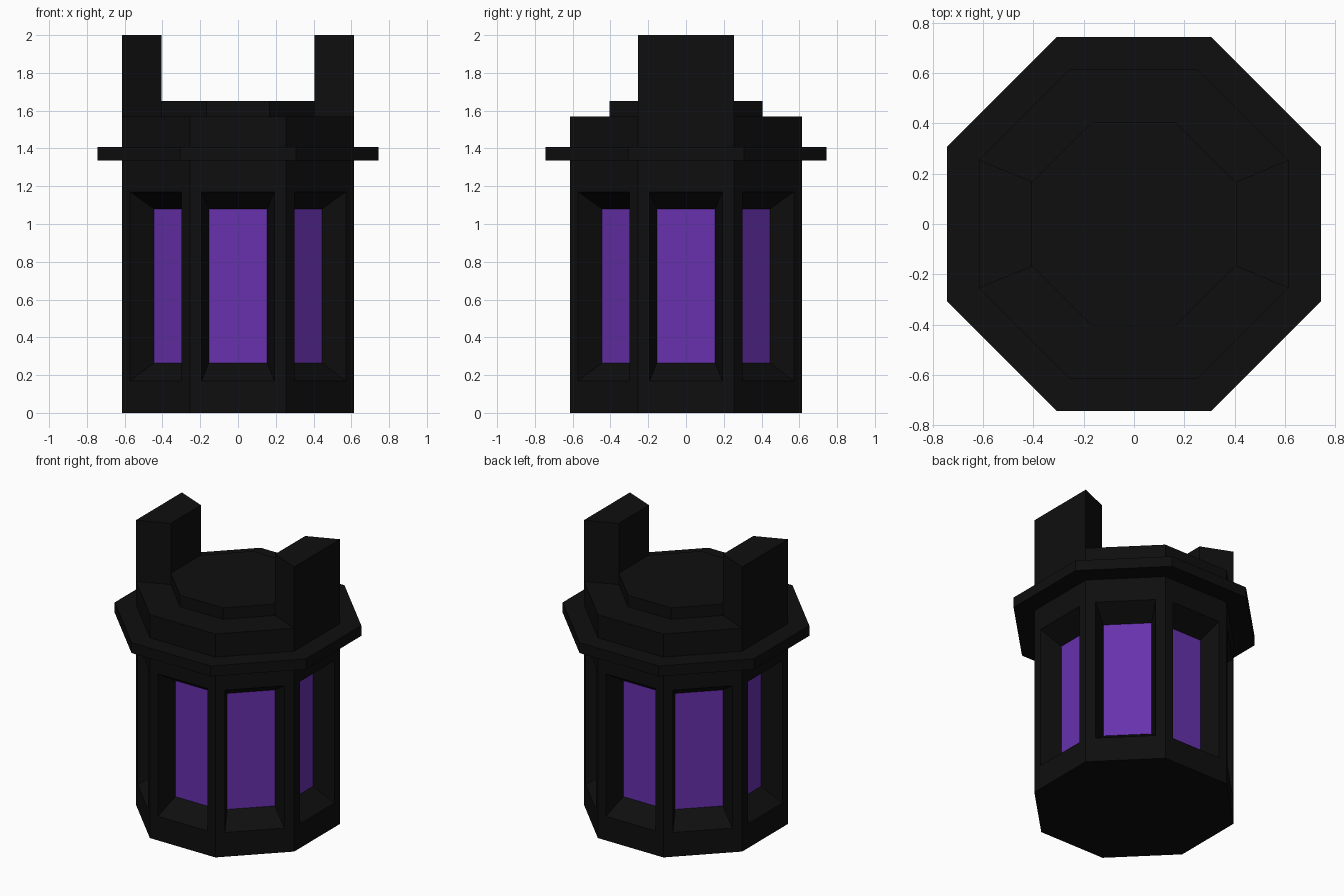
import bpy, bmesh, math

if "Cube" in bpy.data.objects:
    bpy.data.objects.remove(bpy.data.objects["Cube"])

T = math.tan(math.pi / 8)      # half side of an octagon per unit of apothem
BODY, RIM, CAP = 0.615, 0.743, 0.405


def material(name, rgb):
    m = bpy.data.materials.new(name)
    m.diffuse_color = (*rgb, 1)
    m.use_nodes = True
    m.node_tree.nodes["Principled BSDF"].inputs["Base Color"].default_value = m.diffuse_color
    return m


black = material("black_metal", (0.0045, 0.0045, 0.0045))
purple = material("purple_glass", (0.137, 0.031, 0.42))


def finish(name, bm, mats):
    bmesh.ops.remove_doubles(bm, verts=bm.verts, dist=1e-4)
    bmesh.ops.recalc_face_normals(bm, faces=bm.faces)
    me = bpy.data.meshes.new(name)
    bm.to_mesh(me)
    bm.free()
    for m in mats:
        me.materials.append(m)
    ob = bpy.data.objects.new(name, me)
    bpy.context.collection.objects.link(ob)
    return ob


def on_side(k, dist, u, z):
    """Point on octagon side k: distance from the axis, sideways offset, height."""
    a = k * math.pi / 4
    return (dist * math.cos(a) - u * math.sin(a),
            dist * math.sin(a) + u * math.cos(a), z)


def prism(name, pts, z0, z1):
    bm = bmesh.new()
    face = bm.faces.new([bm.verts.new((x, y, z0)) for x, y in pts])
    top = bmesh.ops.extrude_face_region(bm, geom=[face])["geom"]
    bmesh.ops.translate(bm, vec=(0, 0, z1 - z0),
                        verts=[v for v in top if isinstance(v, bmesh.types.BMVert)])
    return finish(name, bm, [black])


def octagon(ap):
    return [on_side(k, ap, ap * T, 0)[:2] for k in range(8)]


# Body: eight sides, each with a bevelled recess ending in a glass pane
bm = bmesh.new()
frames = [(BODY, BODY * T, 0.0, 1.57),
          (BODY, 0.192, 0.17, 1.17),
          (0.475, 0.154, 0.265, 1.08)]
for k in range(8):
    rings = [[bm.verts.new(on_side(k, d, u, z))
              for u, z in ((-w, z0), (w, z0), (w, z1), (-w, z1))]
             for d, w, z0, z1 in frames]
    for a, b in zip(rings, rings[1:]):
        for i in range(4):
            j = (i + 1) % 4
            bm.faces.new((a[i], a[j], b[j], b[i]))
    bm.faces.new(rings[-1]).material_index = 1
for z in (0.0, 1.57):
    bm.faces.new([bm.verts.new((x, y, z)) for x, y in octagon(BODY)])
finish("lantern_body", bm, [black, purple])

# Protruding rim: octagonal ring around the body
bm = bmesh.new()
profile = [(BODY, 1.335), (RIM, 1.335), (RIM, 1.408), (BODY, 1.408)]
for k in range(8):
    for (d0, z0), (d1, z1) in zip(profile, profile[1:] + profile[:1]):
        bm.faces.new([bm.verts.new(on_side(k, d, s * d * T, z))
                      for d, s, z in ((d0, -1, z0), (d0, 1, z0), (d1, 1, z1), (d1, -1, z1))])
finish("rim", bm, [black])

# Raised cap on the roof
prism("top_cap", octagon(CAP), 1.57, 1.65)

# Two tapered upright lugs, left and right
for side, s in (("right", 1), ("left", -1)):
    prism(side + "_lug", [(s * CAP, -CAP * T), (s * BODY, -BODY * T),
                          (s * BODY, BODY * T), (s * CAP, CAP * T)], 1.57, 2.0)
